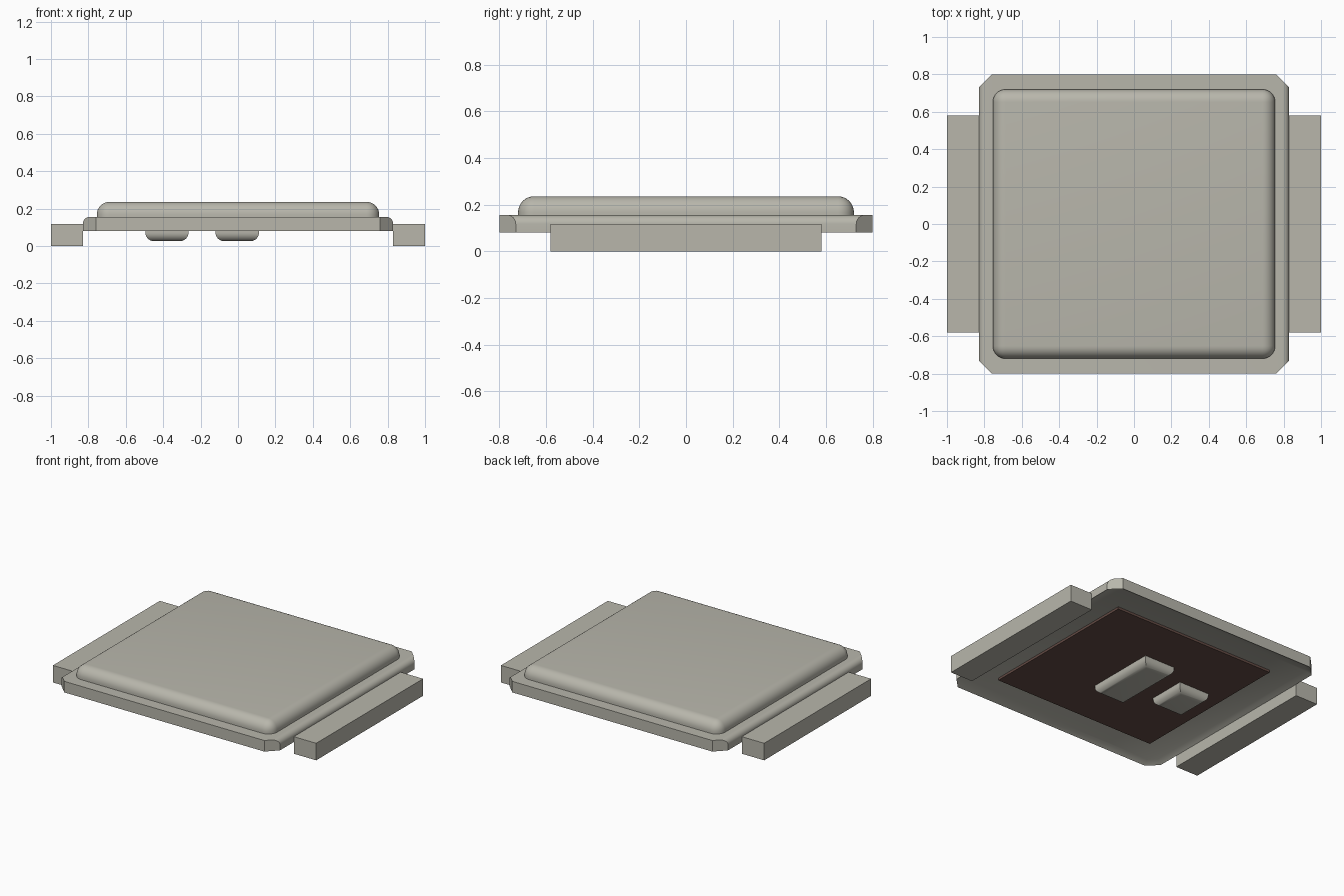
import bpy, bmesh, math
from mathutils import Vector

old = bpy.data.objects.get("Cube")
if old:
    bpy.data.objects.remove(old, do_unlink=True)


def material(name, rgb):
    m = bpy.data.materials.new(name)
    m.use_nodes = True
    m.diffuse_color = (*rgb, 1)
    m.node_tree.nodes["Principled BSDF"].inputs["Base Color"].default_value = (*rgb, 1)
    return m


metal = material("warm grey metal", (0.48, 0.47, 0.41))
silicon = material("dark brown silicon", (0.125, 0.07, 0.058))


def finish(bm, name, mat, smooth=False):
    bmesh.ops.recalc_face_normals(bm, faces=bm.faces[:])
    mesh = bpy.data.meshes.new(name)
    bm.to_mesh(mesh)
    bm.free()
    mesh.materials.append(mat)
    obj = bpy.data.objects.new(name, mesh)
    bpy.context.collection.objects.link(obj)
    if smooth:
        bpy.ops.object.select_all(action="DESELECT")
        obj.select_set(True)
        bpy.context.view_layer.objects.active = obj
        bpy.ops.object.shade_smooth_by_angle(angle=math.radians(35))
    return obj


def box(name, mat, lo, hi, radius=0, rounded=None):
    """Box between two corners; edges picked by the rounded rule get a fillet."""
    lo, hi = Vector(lo), Vector(hi)
    bm = bmesh.new()
    bmesh.ops.create_cube(bm, size=1)
    for v in bm.verts:
        v.co = Vector([(a + b) / 2 + c * (b - a) for a, b, c in zip(lo, hi, v.co)])
    if rounded:
        edges = [e for e in bm.edges if rounded([v.co.z for v in e.verts])]
        bmesh.ops.bevel(bm, geom=edges, offset=radius, segments=8,
                        profile=0.5, affect="EDGES")
    return finish(bm, name, mat, bool(rounded))


# Flange: profile with rounded long edges, extruded front to back
HALF_X, HALF_Y, BOTTOM, TOP, FILLET = 0.83, 0.80, 0.08, 0.156, 0.038
arc = [(HALF_X - FILLET + FILLET * math.cos(t), TOP - FILLET + FILLET * math.sin(t))
       for t in (math.pi / 2 * i / 8 for i in range(9))]
right_half = [(HALF_X, BOTTOM)] + arc
profile = right_half + [(-x, z) for x, z in reversed(right_half)]
bm = bmesh.new()
face = bm.faces.new([bm.verts.new((x, -HALF_Y, z)) for x, z in profile])
ext = bmesh.ops.extrude_face_region(bm, geom=[face])["geom"]
bmesh.ops.translate(bm, vec=(0, 2 * HALF_Y, 0),
                    verts=[g for g in ext if isinstance(g, bmesh.types.BMVert)])
bmesh.ops.recalc_face_normals(bm, faces=bm.faces[:])

# Cut the four flange corners
for sx in (-1, 1):
    for sy in (-1, 1):
        cut = bmesh.ops.bisect_plane(
            bm, geom=bm.verts[:] + bm.edges[:] + bm.faces[:],
            plane_co=(sx * HALF_X, sy * 0.73, 0), plane_no=(sx, sy, 0), clear_outer=True)
        rim = [g for g in cut["geom_cut"] if isinstance(g, bmesh.types.BMEdge)]
        bmesh.ops.holes_fill(bm, edges=rim, sides=0)

# Shallow recess under the flange, leaving a thin rim
bmesh.ops.recalc_face_normals(bm, faces=bm.faces[:])
under = [f for f in bm.faces if f.normal.z < -0.9]
bmesh.ops.inset_region(bm, faces=under, thickness=0.04, depth=0)
for v in {v for f in under for v in f.verts}:
    v.co.z += 0.022
finish(bm, "flange", metal, True)

# Raised lid with all upper and upright edges rounded
box("lid", metal, (-0.755, -0.72, 0.15), (0.755, 0.72, 0.236), 0.068,
    lambda zs: max(zs) > 0.2)

# Side terminals
for side, sx in (("left", 1), ("right", -1)):
    xs = sorted((sx * 0.83, sx * 1.0))
    box(side + "_terminal", metal, (xs[0], -0.58, 0), (xs[1], 0.58, 0.117))

# Chip plate in the recess
box("chip_plate", silicon, (-0.615, -0.58, 0.086), (0.615, 0.58, 0.104))

# Contact pads with rounded lower edges
for name, x0, x1, half_y in (("large_pad", -0.12, 0.112, 0.245),
                             ("small_pad", -0.495, -0.265, 0.13)):
    box(name, metal, (x0, -half_y, 0.026), (x1, half_y, 0.095), 0.045,
        lambda zs: max(zs) < 0.05)
